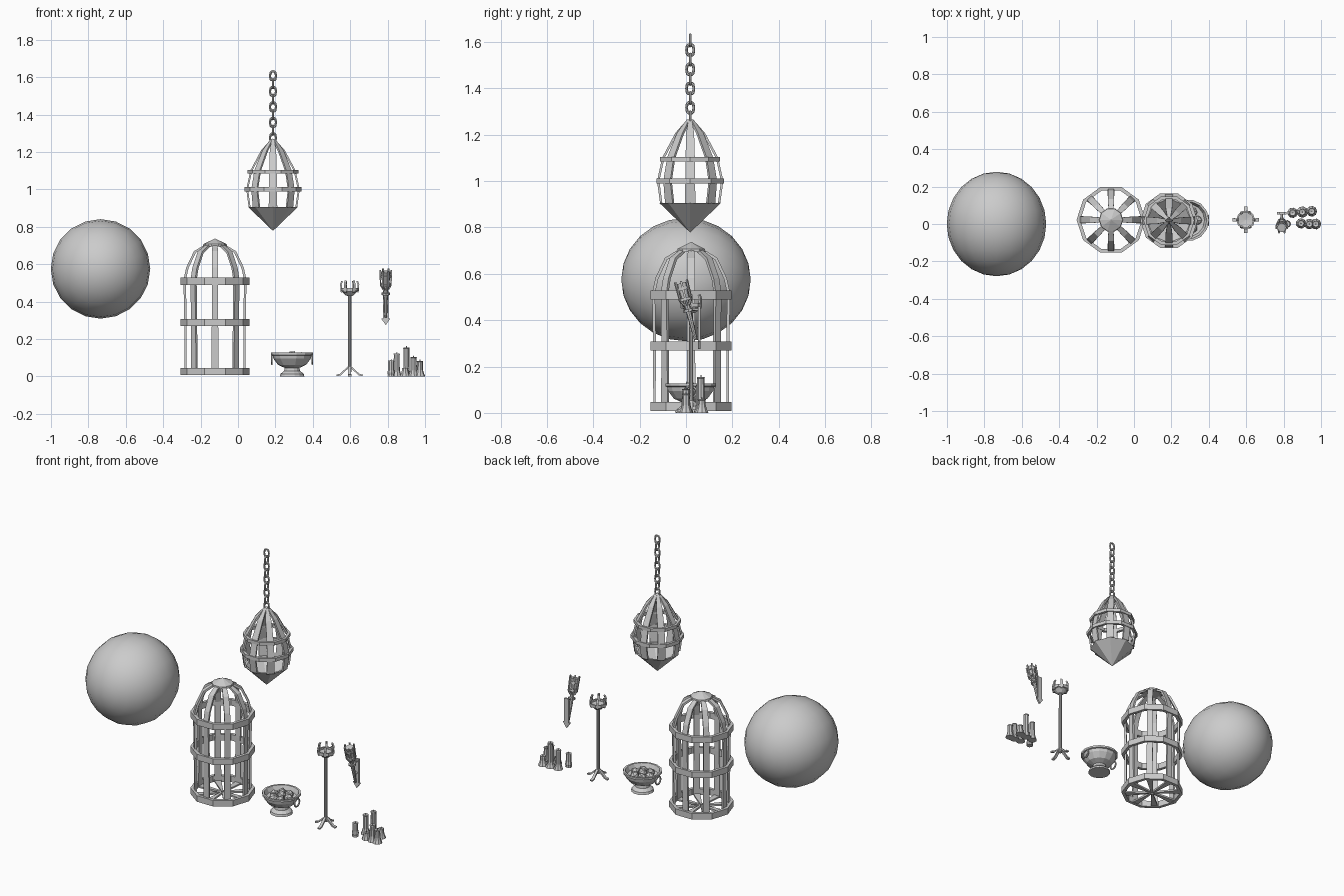
import bpy, bmesh, math, random
from mathutils import Vector, Matrix

if "Cube" in bpy.data.objects:
    bpy.data.objects.remove(bpy.data.objects["Cube"])

random.seed(4)
TAU = 2 * math.pi


def finish(bm, name, loc=(0, 0, 0), smooth=False):
    bmesh.ops.recalc_face_normals(bm, faces=bm.faces)
    me = bpy.data.meshes.new(name)
    bm.to_mesh(me)
    bm.free()
    ob = bpy.data.objects.new(name, me)
    ob.location = loc
    bpy.context.collection.objects.link(ob)
    if smooth:
        bpy.ops.object.select_all(action='DESELECT')
        ob.select_set(True)
        bpy.context.view_layer.objects.active = ob
        bpy.ops.object.shade_smooth_by_angle(angle=math.radians(40))
    return ob


def lathe(name, prof, n, loc, closed=False, smooth=False):
    """Revolve (r, z) points around z."""
    bm = bmesh.new()
    rows = [[bm.verts.new((r * math.cos(TAU * i / n), r * math.sin(TAU * i / n), z))
             for i in range(n)] for r, z in prof]
    pairs = list(zip(rows, rows[1:])) + ([(rows[-1], rows[0])] if closed else [])
    for a, b in pairs:
        for i in range(n):
            j = (i + 1) % n
            bm.faces.new((a[i], a[j], b[j], b[i]))
    bmesh.ops.remove_doubles(bm, verts=bm.verts, dist=1e-5)
    return finish(bm, name, loc, smooth)


def band(name, r_out, r_in, z0, z1, n, loc):
    return lathe(name, [(r_out, z0), (r_out, z1), (r_in, z1), (r_in, z0)], n, loc, True)


def ribs(name, path, n, thick, loc):
    """Flat bars following (r, z, width), repeated around z."""
    bm = bmesh.new()
    for k in range(n):
        rot = Matrix.Rotation(TAU * k / n, 3, 'Z')
        prev = None
        for r, z, w in path:
            cur = [bm.verts.new(rot @ Vector((r, s * w / 2, z))) for s in (-1, 1)]
            if prev:
                bm.faces.new((prev[0], prev[1], cur[1], cur[0]))
            prev = cur
    ob = finish(bm, name, loc)
    mod = ob.modifiers.new("thickness", 'SOLIDIFY')
    mod.thickness, mod.offset = thick, 0
    return ob


def rod(name, a, b, r1, r2, n=8):
    a, b = Vector(a), Vector(b)
    bm = bmesh.new()
    bmesh.ops.create_cone(bm, cap_ends=True, segments=n, radius1=r1, radius2=r2, depth=(b - a).length)
    ob = finish(bm, name, (a + b) / 2)
    ob.rotation_euler = (b - a).to_track_quat('Z', 'Y').to_euler()
    return ob


def link(name, loc, R, r, stretch, turn):
    bpy.ops.mesh.primitive_torus_add(major_radius=R, minor_radius=r, major_segments=12, minor_segments=6)
    ob = bpy.context.object
    ob.name = name
    ob.data.transform(Matrix.Rotation(math.pi / 2, 4, 'X'))
    for v in ob.data.vertices:
        if abs(v.co.z) > r * 1.1:
            v.co.z += math.copysign(stretch, v.co.z)
    ob.location, ob.rotation_euler = loc, (0, 0, turn)


# Boulder-like ball
bpy.ops.mesh.primitive_uv_sphere_add(segments=20, ring_count=12, radius=0.266, location=(-0.735, 0, 0.575),
                                     rotation=(math.pi / 2, 0, 0), scale=(1, 1, 1.05))
bpy.context.object.name = "ball"
bpy.ops.object.shade_smooth()

# Standing cage: bars, hoops and cap
C = (-0.123, 0.022, 0)
ribs("cage_bars", [(0.008, 0.015, 0.01), (0.158, 0.015, 0.04), (0.158, 0.3, 0.034), (0.162, 0.515, 0.034),
                   (0.148, 0.58, 0.034), (0.108, 0.665, 0.034), (0.03, 0.712, 0.022)], 8, 0.013, C)
for z in (0.008, 0.27, 0.49):
    band("cage_hoop", 0.184, 0.164, z, z + 0.038, 10, C)
lathe("cage_cap", [(0, 0.695), (0.065, 0.695), (0.062, 0.708), (0.02, 0.728), (0, 0.738)], 10, C)

# Hanging cage: ribs, hoops, solid pointed base, chain
H = (0.187, 0.018, 0)
ribs("hanging_ribs", [(0.01, 1.262, 0.014), (0.06, 1.205, 0.034), (0.116, 1.10, 0.04),
                      (0.138, 1.0, 0.042), (0.125, 0.905, 0.046)], 8, 0.01, H)
band("hanging_hoop_upper", 0.136, 0.118, 1.085, 1.105, 10, H)
band("hanging_hoop_lower", 0.153, 0.136, 0.99, 1.012, 10, H)
base = lathe("hanging_base", [(0.132, 0.905), (0, 0.778), (0, 0.80), (0.118, 0.905)], 8, H, True)
base.rotation_euler[2] = 0
lathe("hanging_tip", [(0, 1.272), (0.014, 1.26), (0.035, 1.235), (0, 1.235)], 8, H)
for i in range(9):
    link("chain_link", (H[0], H[1], 1.607 - 0.0415 * i), 0.016, 0.0055, 0.009, (i % 2) * math.pi / 2)

# Footed bowl with coals and ring handles
B = (0.289, 0.02, 0)
lathe("bowl", [(0, 0), (0.066, 0), (0.062, 0.014), (0.042, 0.03), (0.04, 0.046), (0.075, 0.062), (0.1, 0.095),
               (0.104, 0.112), (0.112, 0.115), (0.112, 0.127), (0.1, 0.127), (0.088, 0.1), (0, 0.085)], 14, B)
for i in range(7):
    a, r = TAU * i / 6, 0.05 if i < 6 else 0
    bpy.ops.mesh.primitive_ico_sphere_add(subdivisions=1, radius=0.027, rotation=(i, 2 * i, 0), location=(
        B[0] + r * math.cos(a), B[1] + r * math.sin(a), 0.103 if r else 0.112))
    bpy.context.object.name = "coal"
for s in (-1, 1):
    link("bowl_handle", (B[0] + s * 0.108, B[1], 0.091), 0.025, 0.005, 0, math.pi / 2)

# Standing brazier: pole, cup, crown and four feet
S = (0.597, 0.022, 0)
lathe("stand_pole", [(0, 0.025), (0.01, 0.025), (0.009, 0.43), (0.02, 0.433), (0.043, 0.455),
                     (0.043, 0.462), (0, 0.455)], 10, S)
band("stand_crown", 0.05, 0.041, 0.456, 0.474, 10, S)
ribs("stand_prongs", [(0.043, 0.45, 0.013), (0.047, 0.492, 0.013), (0.04, 0.51, 0.012)], 6, 0.009, S)
ribs("stand_feet", [(0.006, 0.05, 0.014), (0.022, 0.036, 0.016), (0.05, 0.01, 0.017), (0.07, 0.005, 0.018)], 4, 0.009, S)

# Wall torch: pointed plate, arm, tilted torch with caged head
X = 0.79
bm = bmesh.new()
plate = [(-0.015, 0.46), (0.015, 0.46), (0.015, 0.31), (0.025, 0.31), (0, 0.275), (-0.025, 0.31), (-0.015, 0.31)]
f = bm.faces.new([bm.verts.new((x, 0.052, z)) for x, z in plate])
ext = bmesh.ops.extrude_face_region(bm, geom=[f])
bmesh.ops.translate(bm, verts=[v for v in ext["geom"] if isinstance(v, bmesh.types.BMVert)], vec=(0, 0.011, 0))
finish(bm, "torch_plate", (X, 0, 0))
for z in (0.37, 0.445):
    rod("torch_arm", (X, 0.055, z), (X, 0.085 - (z - 0.3) * 0.5, z + 0.004), 0.007, 0.007, 6)
foot, tip = Vector((X, 0.042, 0.315)), Vector((X, -0.022, 0.57))
tilt = (tip - foot).to_track_quat('Z', 'Y').to_euler()
parts = [rod("torch_handle", foot, foot.lerp(tip, 0.7), 0.007, 0.014),
         rod("torch_head", foot.lerp(tip, 0.66), foot.lerp(tip, 0.96), 0.019, 0.025)]
for h in (0.125, 0.175, 0.222):
    ob = band("torch_band", 0.03 if h > 0.15 else 0.022, 0.012, h, h + 0.012, 8, foot)
    ob.rotation_euler = tilt
ob = ribs("torch_prongs", [(0.014, 0.155, 0.008), (0.028, 0.178, 0.009), (0.03, 0.262, 0.009)], 6, 0.007, foot)
ob.rotation_euler = tilt

# Cluster of candles in melted wax
candles = [(0.818, 0.0, 0.085), (0.848, 0.06, 0.122), (0.9, 0.064, 0.155), (0.938, 0.0, 0.104),
           (0.972, 0.0, 0.083), (0.893, 0.003, 0.045), (0.95, 0.068, 0.06)]
for x, y, h in candles:
    q = random.uniform(0.027, 0.036) if x < 0.95 else 0.029
    if x < 0.82:
        q = 0.02
    lathe("candle", [(0, 0), (q, 0), (q * 0.9, 0.008), (0.021, 0.02), (0.017, 0.035), (0.016, h - 0.006),
                     (0.018, h - 0.004), (0.016, h), (0.006, h - 0.003), (0, h - 0.003)], 9, (x, y, 0))
    rod("wick", (x, y, h - 0.004), (x + 0.002, y, h + 0.008), 0.003, 0.002, 5)
